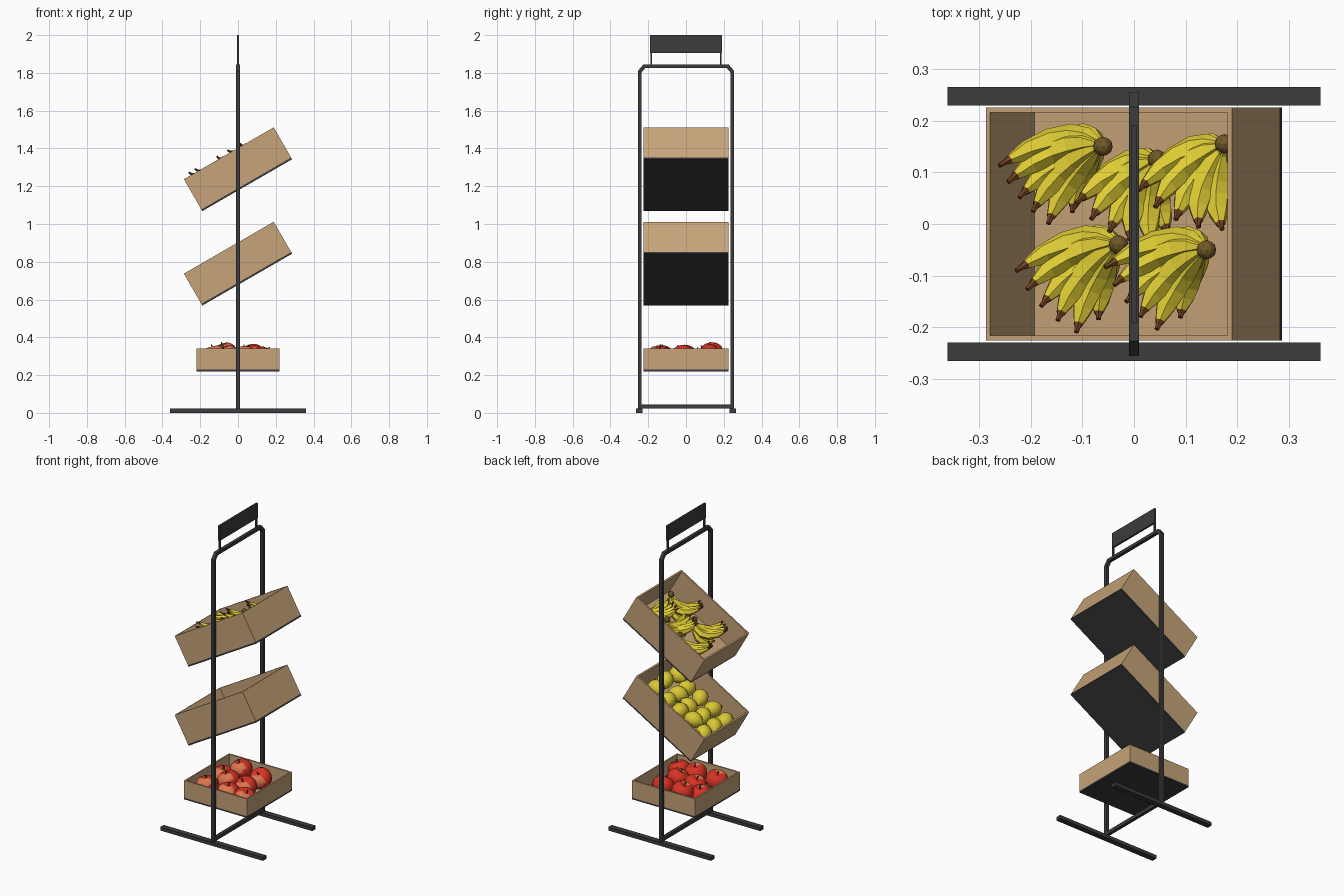
import bpy, bmesh, math, random
from mathutils import Matrix, Vector, Euler

if "Cube" in bpy.data.objects:
    bpy.data.objects.remove(bpy.data.objects["Cube"])

random.seed(4)

def mat(name, r, g, b):
    m = bpy.data.materials.new(name)
    m.diffuse_color = (r, g, b, 1)
    m.use_nodes = True
    m.node_tree.nodes["Principled BSDF"].inputs["Base Color"].default_value = m.diffuse_color
    return m

METAL = mat("dark metal", 0.045, 0.045, 0.046)
WOOD = mat("light wood", 0.57, 0.37, 0.19)
YELLOW = mat("banana yellow", 0.74, 0.61, 0.035)
LEMON = mat("lemon yellow", 0.70, 0.58, 0.035)
CROWN = mat("stem brown", 0.16, 0.10, 0.02)
TIP = mat("tip brown", 0.16, 0.055, 0.015)
RED = mat("apple red", 0.68, 0.032, 0.018)
BLUSH = mat("apple blush", 0.74, 0.18, 0.08)

def make(name, bm, mats, matrix=Matrix(), smooth=False):
    bmesh.ops.recalc_face_normals(bm, faces=bm.faces)
    for f in bm.faces:
        f.smooth = smooth
    me = bpy.data.meshes.new(name)
    bm.to_mesh(me)
    bm.free()
    for m in mats:
        me.materials.append(m)
    ob = bpy.data.objects.new(name, me)
    ob.matrix_world = matrix
    bpy.context.collection.objects.link(ob)
    return ob

def box_bm(lo, hi):
    bm = bmesh.new()
    bmesh.ops.create_cube(bm, size=1)
    for v in bm.verts:
        v.co = Vector([lo[i] + (v.co[i] + 0.5) * (hi[i] - lo[i]) for i in range(3)])
    return bm

def box(name, lo, hi, m, matrix=Matrix()):
    return make(name, box_bm(lo, hi), [m], matrix)

# Upright loop frame with chamfered top corners
def loop(half, z0, z1, z2, half_top):
    return [(-half, z0), (-half, z1), (-half_top, z2), (half_top, z2), (half, z1), (half, z0)]

bm = bmesh.new()
rings = []
for x in (-0.01, 0.01):
    for pts in (loop(0.255, 0.022, 1.81, 1.845, 0.226), loop(0.235, 0.044, 1.802, 1.825, 0.216)):
        rings.append([bm.verts.new((x, y, z)) for y, z in pts])
for a, b in ((0, 1), (2, 3), (0, 2), (1, 3)):
    for i in range(6):
        j = (i + 1) % 6
        bm.faces.new((rings[a][i], rings[a][j], rings[b][j], rings[b][i]))
make("upright_frame", bm, [METAL])

# Feet, sign board and its posts
for side, s in (("front", -1), ("back", 1)):
    box(side + "_foot", (-0.36, s * 0.247 - 0.0175, 0), (0.36, s * 0.247 + 0.0175, 0.022), METAL)
    box(side + "_sign_post", (-0.005, s * 0.184 - 0.005, 1.84), (0.005, s * 0.184 + 0.005, 1.91), METAL)
box("sign_board", (-0.006, -0.19, 1.905), (0.006, 0.19, 2.0), METAL)

# Open crates with dark base plates
def crate(name, L, H, matrix):
    W, t, h = 0.45, 0.0135, H / 2
    box(name + "_base", (-L/2, -W/2, -h), (L/2, W/2, -h + 0.01), METAL, matrix)
    bm = box_bm((-L/2, -W/2, -h + 0.01), (L/2, W/2, h))
    top = max(bm.faces, key=lambda f: f.calc_center_median().z)
    bmesh.ops.inset_individual(bm, faces=[top], thickness=t)
    floor = bmesh.ops.extrude_discrete_faces(bm, faces=[top])["faces"][0]
    for v in floor.verts:
        v.co.z = -h + 0.024
    make(name, bm, [WOOD], matrix)

tilt = Matrix.Rotation(math.radians(-30), 4, 'Y')
TOP = Matrix.Translation((0, 0, 1.29)) @ tilt
MID = Matrix.Translation((0, 0, 0.79)) @ tilt
LOW = Matrix.Translation((0, 0, 0.28))
crate("top_crate", 0.549, 0.195, TOP)
crate("middle_crate", 0.549, 0.195, MID)
crate("bottom_crate", 0.44, 0.12, LOW)

# Bananas: six-sided tubes swept along a bent path
PROFILE = [(0, .008), (.12, .009), (.24, .02), (.42, .026), (.62, .026), (.8, .021),
           (.93, .010), (.96, .006), (1, .005)]

def finger(bm, p0, p1, p2):
    prev = None
    for k, (t, r) in enumerate(PROFILE):
        c = p0 * (1-t)**2 + p1 * 2*t*(1-t) + p2 * t*t
        d = ((p1 - p0) * (1-t) + (p2 - p1) * t).normalized()
        u = d.cross(Vector((0, 0, 1))).normalized()
        w = u.cross(d)
        ring = [bm.verts.new(c + r * (u * math.cos(a) + w * math.sin(a)))
                for a in (i * math.pi / 3 for i in range(6))]
        if prev:
            for i in range(6):
                f = bm.faces.new((prev[i], prev[(i+1) % 6], ring[(i+1) % 6], ring[i]))
                f.material_index = 1 if k >= 7 else 0
        else:
            bm.faces.new(ring)
        prev = ring
    bm.faces.new(prev).material_index = 1

def bunch(n, x, y, z, a0, a1, reach):
    bm = bmesh.new()
    p0 = Vector((x, y, z - 0.008))
    for count, rr, ztip, drop, dip in ((5, 1, .115, .075, -.035), (3, .85, .0, .02, -.07)):
        for i in range(count):
            t = i / (count - 1)
            a = math.radians(a0 + (a1 - a0) * t)
            d = Vector((math.cos(a), math.sin(a), 0))
            end = p0 + d * reach * rr
            end.z = ztip - drop * t
            mid = p0 + d * reach * 0.5 + Vector((d.y, -d.x, 0)) * 0.07
            mid.y = min(mid.y, 0.24)
            mid.z = dip + 0.02 * (i % 2)
            finger(bm, p0, mid, end)
    # Crown knob
    res = bmesh.ops.create_icosphere(bm, subdivisions=2, radius=0.019,
                                     matrix=Matrix.Translation((x, y, z)))
    for f in {f for v in res["verts"] for f in v.link_faces}:
        f.material_index = 2
    make("banana_bunch_%d" % n, bm, [YELLOW, TIP, CROWN], TOP)

for n, b in enumerate([(-.043, .15, .046, 191, 230, .195), (.0785, .125, .046, 211, 264, .165),
                       (.214, .155, .021, 213, 272, .165), (-.008, -.04, .046, 195, 240, .195),
                       (.194, -.05, .056, 190, 232, .195)], 1):
    bunch(n, *b)

# Lemons: stretched spheres with a nub at each end
def lemon(n, x, y, z):
    bm = bmesh.new()
    bmesh.ops.create_uvsphere(bm, u_segments=12, v_segments=10, radius=0.048)
    for v in bm.verts:
        q = abs(v.co.z) / 0.048
        v.co.z *= 1.15 + (0.22 if q > 0.99 else 0.06 if q > 0.9 else 0)
        if 0.9 < q < 0.99:
            v.co.x *= 0.8
            v.co.y *= 0.8
    rot = Euler((math.pi/2 + random.uniform(-.4, .4), 0, random.uniform(0, 3.14))).to_matrix().to_4x4()
    make("lemon_%d" % n, bm, [LEMON], MID @ Matrix.Translation((x, y, z)) @ rot, True)

n = 0
for i, x in enumerate((-.195, -.098, 0, .098, .195)):
    for y in (-.15, -.05, .05, .15):
        n += 1
        lemon(n, x + random.uniform(-.008, .008), y + random.uniform(-.008, .008),
              -.02 + random.uniform(-.012, .018))

# Apples: dimpled spheres with a blush on one side and a short stem
def apple(n, x, y, z):
    bm = bmesh.new()
    bmesh.ops.create_uvsphere(bm, u_segments=16, v_segments=12, radius=0.066)
    for v in bm.verts:
        p = v.co / 0.066
        rad = math.hypot(p.x, p.y)
        taper = 1 + 0.08 * p.z
        v.co.x *= taper
        v.co.y *= taper
        v.co.z *= 0.92
        if rad < 0.45:
            v.co.z -= math.copysign(0.022 * (1 - rad / 0.45), p.z)
    rot = Euler((random.uniform(-.1, .6), random.uniform(-.4, .4), 0)).to_matrix().to_4x4()
    axis = Vector((0.25, -0.75, 0.6)).normalized()
    for f in bm.faces:
        f.material_index = 1 if f.calc_center_median().normalized().dot(axis) > 0.72 else 0
    m = LOW @ Matrix.Translation((x, y, z)) @ rot
    make("apple_%d" % n, bm, [RED, BLUSH], m, True)
    bm = bmesh.new()
    bmesh.ops.create_cone(bm, cap_ends=True, segments=6, radius1=0.003, radius2=0.004,
                          depth=0.03, matrix=Matrix.Translation((0.002, 0, 0.05)))
    make("apple_stem_%d" % n, bm, [CROWN], m)

for n, (x, y, z) in enumerate([(-.07, .135, .032), (.08, .115, .022), (-.06, -.005, .018),
                               (-.125, -.13, .018), (.07, -.02, .018), (.03, -.14, .018),
                               (.14, -.135, .01), (-.145, .06, .0)], 1):
    apple(n, x, y, z)
